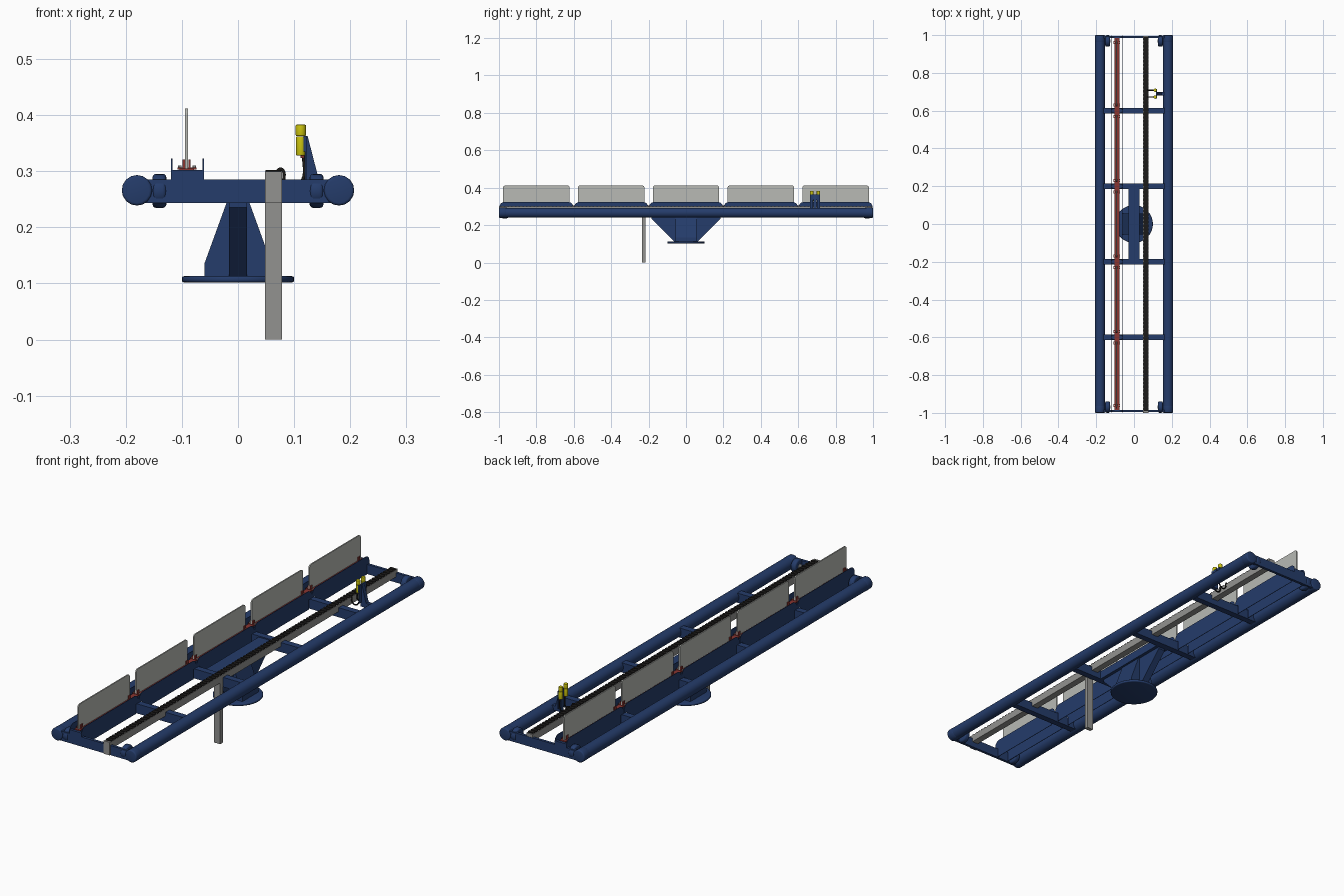
import bpy, bmesh, math
from mathutils import Matrix

if "Cube" in bpy.data.objects:
    bpy.data.objects.remove(bpy.data.objects["Cube"])


def mat(name, c):
    m = bpy.data.materials.new(name)
    m.diffuse_color = (*c, 1)
    m.use_nodes = True
    m.node_tree.nodes["Principled BSDF"].inputs["Base Color"].default_value = m.diffuse_color
    return m


BLUE = mat("frame_blue", (0.018, 0.045, 0.145))
PANEL = mat("panel_grey", (0.48, 0.49, 0.46))
STEEL = mat("steel_grey", (0.29, 0.29, 0.28))
BLACK = mat("belt_black", (0.012, 0.011, 0.01))
RED = mat("clip_red", (0.25, 0.035, 0.03))
YELLOW = mat("sensor_yellow", (0.60, 0.55, 0.005))
BOLT = mat("bolt_light", (0.6, 0.6, 0.58))


def finish(name, bm, m, smooth=False):
    bmesh.ops.recalc_face_normals(bm, faces=bm.faces)
    me = bpy.data.meshes.new(name)
    bm.to_mesh(me)
    bm.free()
    me.materials.append(m)
    ob = bpy.data.objects.new(name, me)
    bpy.context.collection.objects.link(ob)
    if smooth:
        bpy.context.view_layer.objects.active = ob
        ob.select_set(True)
        bpy.ops.object.shade_smooth_by_angle(angle=math.radians(40))
        ob.select_set(False)
    return ob


def add_box(bm, x, y, z):
    c = [(a[0] + a[1]) / 2 for a in (x, y, z)]
    s = [a[1] - a[0] for a in (x, y, z)]
    bmesh.ops.create_cube(bm, size=1, matrix=Matrix.Translation(c) @ Matrix.Diagonal((*s, 1)))


def box(name, x, y, z, m):
    bm = bmesh.new()
    add_box(bm, x, y, z)
    return finish(name, bm, m)


def cyl(name, c, r, depth, axis, m, seg=24, bevel=0):
    rot = {'x': Matrix.Rotation(math.pi / 2, 4, 'Y'), 'y': Matrix.Rotation(math.pi / 2, 4, 'X'),
           'z': Matrix.Identity(4)}[axis]
    bm = bmesh.new()
    bmesh.ops.create_cone(bm, cap_ends=True, segments=seg, radius1=r, radius2=r, depth=depth)
    if bevel:
        rim = [e for e in bm.edges if abs(e.verts[0].co.z - e.verts[1].co.z) < 1e-6]
        bmesh.ops.bevel(bm, geom=rim, offset=bevel, segments=3, profile=0.5, affect='EDGES')
    bmesh.ops.transform(bm, matrix=Matrix.Translation(c) @ rot, verts=bm.verts)
    return finish(name, bm, m, True)


def prism(name, pts, lo, hi, axis, m):
    """Extrude an outline along x (points are y,z) or y (points are x,z)."""
    bm = bmesh.new()
    vs = [bm.verts.new((lo, a, b) if axis == 'x' else (a, lo, b)) for a, b in pts]
    f = bm.faces.new(vs)
    g = bmesh.ops.extrude_face_region(bm, geom=[f])
    d = (hi - lo, 0, 0) if axis == 'x' else (0, hi - lo, 0)
    bmesh.ops.translate(bm, vec=d, verts=[v for v in g['geom'] if isinstance(v, bmesh.types.BMVert)])
    return finish(name, bm, m)


def arc(cy, cz, r, a0, a1, n=5):
    return [(cy + r * math.cos(math.radians(a0 + (a1 - a0) * i / n)),
             cz + r * math.sin(math.radians(a0 + (a1 - a0) * i / n))) for i in range(n + 1)]


# Frame: long side tubes with end caps, corner pulleys
for s in (-1, 1):
    cyl("side_tube", (s * 0.18, 0, 0.266), 0.0265, 1.99, 'y', BLUE, 24)
    for e in (-1, 1):
        cyl("tube_cap", (s * 0.18, e * 0.98, 0.266), 0.0272, 0.04, 'y', BLUE, 16, 0.005)
        cyl("corner_pulley", (s * 0.14, e * 0.969, 0.265), 0.0305, 0.025, 'x', BLUE, 20, 0.007)
        cyl("pulley_bolt", (s * 0.14, e * 0.969, 0.265), 0.009, 0.031, 'x', BOLT, 12)

# Cross beams and end plates
for y in (-0.6, -0.2, 0.2, 0.6):
    box("cross_beam", (-0.165, 0.165), (y - 0.014, y + 0.014), (0.243, 0.285), BLUE)
for e in (-1, 1):
    y = e * 0.99
    box("end_plate", (-0.165, 0.165), (y - 0.006, y + 0.006), (0.243, 0.285), BLUE)

# Pedestal: centre beam, crossed gussets and round foot
box("centre_beam", (-0.03, 0.03), (-0.195, 0.195), (0.243, 0.28), BLUE)
prism("long_gusset", [(-0.06, 0.11), (0.06, 0.11), (0.185, 0.235), (0.185, 0.245),
                      (-0.185, 0.245), (-0.185, 0.235)], -0.016, 0.016, 'x', BLUE)
prism("cross_gusset", [(-0.06, 0.11), (0.06, 0.11), (0.06, 0.135), (0.02, 0.245),
                       (-0.02, 0.245), (-0.06, 0.135)], -0.055, 0.055, 'y', BLUE)
cyl("round_foot", (0, 0, 0.1075), 0.1, 0.011, 'z', BLUE, 40, 0.004)

# Panel row: guard walls, clear panels
for c in (-0.8, -0.4, 0, 0.4, 0.8):
    wall = ([(c - 0.18, 0.243), (c + 0.18, 0.243), (c + 0.18, 0.285), (c + 0.197, 0.285)]
            + arc(c + 0.172, 0.298, 0.025, 0, 90) + arc(c - 0.172, 0.298, 0.025, 90, 180)
            + [(c - 0.197, 0.285), (c - 0.18, 0.285)])
    for x in (-0.118, -0.062):
        prism("guard_wall", wall, x - 0.001, x + 0.001, 'x', BLUE)
    w = 0.1775
    sheet = ([(c - w, 0.305), (c + w, 0.305)] + arc(c + w - 0.012, 0.4, 0.012, 0, 90)
             + arc(c - w + 0.012, 0.4, 0.012, 90, 180))
    prism("upright_panel", sheet, -0.0942, -0.0888, 'x', PANEL)

# Red panel rail with mounts and clips
box("panel_rail", (-0.104, -0.078), (-0.985, 0.985), (0.301, 0.305), RED)
for y in (-0.99, -0.6, -0.2, 0.2, 0.6, 0.99):
    h = 0.006 if abs(y) > 0.9 else 0.012
    box("rail_mount", (-0.118, -0.062), (y - h, y + h), (0.28, 0.302), BLUE)
    for d in (-0.03, 0.03):
        if abs(y + d) > 1:
            continue
        bm = bmesh.new()
        add_box(bm, (-0.108, -0.074), (y + d - 0.008, y + d + 0.008), (0.303, 0.307))
        for x in (-0.0965, -0.0865):
            add_box(bm, (x - 0.002, x + 0.002), (y + d - 0.007, y + d + 0.007), (0.305, 0.321))
        finish("panel_clip", bm, RED)
        for x in (-0.104, -0.078):
            cyl("clip_bolt", (x, y + d, 0.308), 0.003, 0.004, 'z', BOLT, 8)

# Belt rail with toothed belt and drop leg
box("belt_rail", (0.048, 0.078), (-1.0, 0.995), (0.268, 0.299), STEEL)
box("rail_end_cap", (0.048, 0.078), (-1.0, -0.996), (0.243, 0.3), STEEL)
bm = bmesh.new()
add_box(bm, (0.053, 0.073), (-0.99, 0.99), (0.297, 0.300))
for i in range(100):
    y = -0.98 + i * 0.0198
    add_box(bm, (0.049, 0.077), (y - 0.006, y + 0.006), (0.298, 0.3025))
finish("toothed_belt", bm, BLACK)
box("drop_leg", (0.048, 0.078), (-0.235, -0.217), (0, 0.299), STEEL)

# Sensor station: bracket, posts, two sensors and cables
prism("sensor_gusset", [(0.118, 0.28), (0.147, 0.28), (0.142, 0.293), (0.124, 0.363), (0.118, 0.363)],
      0.681, 0.699, 'y', BLUE)
box("bracket_foot", (0.118, 0.16), (0.681, 0.699), (0.265, 0.285), BLUE)
box("sensor_crossbar", (0.117, 0.123), (0.664, 0.716), (0.335, 0.363), BLUE)
for y in (0.672, 0.708):
    box("bracket_post", (0.119, 0.123), (y - 0.008, y + 0.008), (0.285, 0.363), BLUE)
    cyl("sensor_body", (0.112, y, 0.345), 0.0085, 0.034, 'z', YELLOW, 16, 0.002)
    cyl("sensor_head", (0.112, y, 0.373), 0.0092, 0.02, 'z', YELLOW, 16, 0.002)
    cyl("sensor_tip", (0.115, y, 0.328), 0.004, 0.008, 'z', RED, 10)
    cu = bpy.data.curves.new("sensor_cable", 'CURVE')
    cu.dimensions = '3D'
    cu.bevel_depth = 0.0028
    cu.bevel_resolution = 2
    cu.resolution_u = 6
    cu.use_fill_caps = True
    pts = [(0.07, 0.3), (0.075, 0.304), (0.081, 0.3), (0.083, 0.28), (0.098, 0.27),
           (0.114, 0.282), (0.117, 0.33)]
    sp = cu.splines.new('BEZIER')
    sp.bezier_points.add(len(pts) - 1)
    for p, (x, z) in zip(sp.bezier_points, pts):
        p.co = (x, y, z)
        p.handle_left_type = p.handle_right_type = 'AUTO'
    cu.materials.append(BLACK)
    bpy.context.collection.objects.link(bpy.data.objects.new("sensor_cable", cu))
